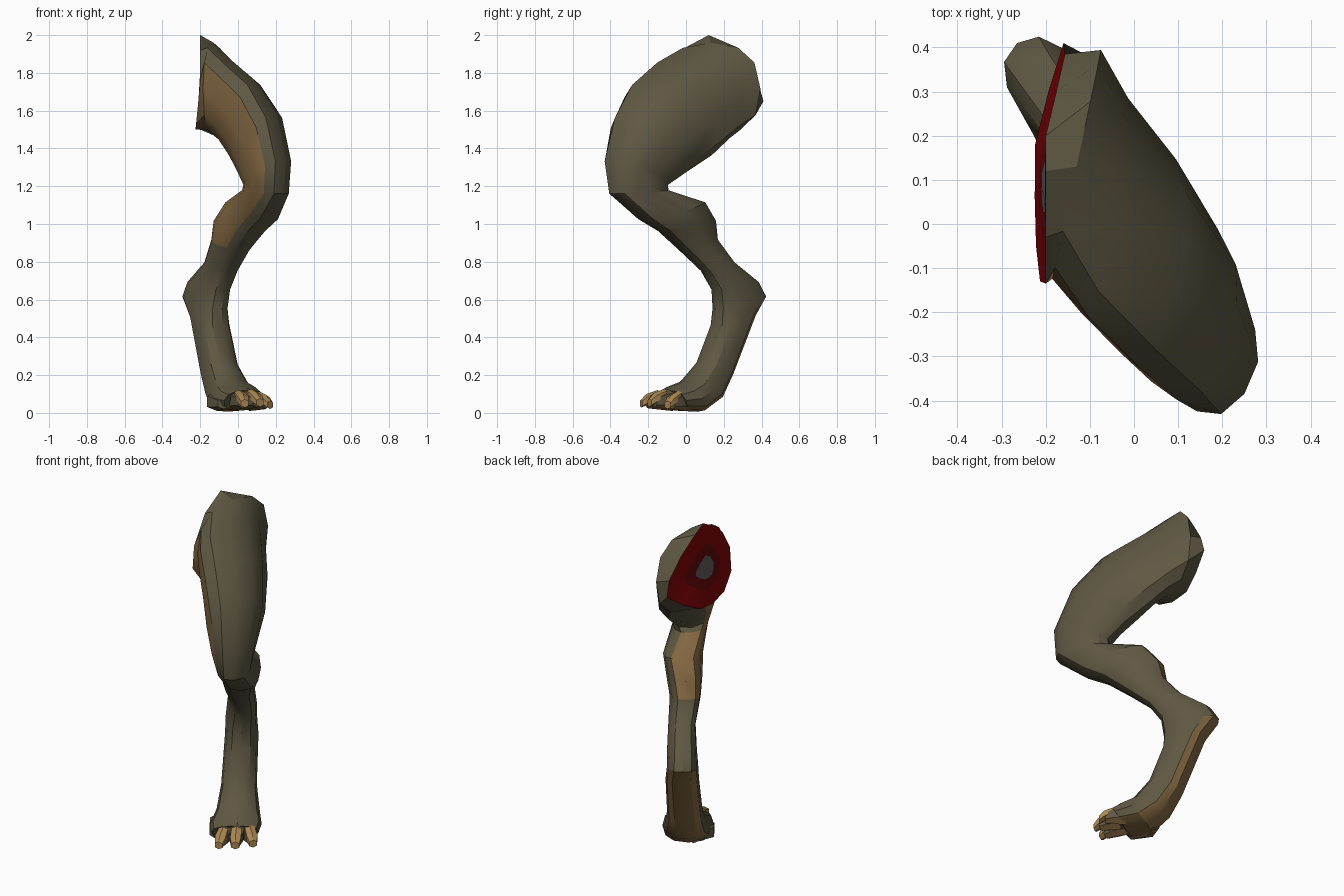
import bpy, bmesh, math
from mathutils import Vector as V

if "Cube" in bpy.data.objects:
    bpy.data.objects.remove(bpy.data.objects["Cube"])

def mat(name, rgb):
    m = bpy.data.materials.new(name)
    m.diffuse_color = (*rgb, 1)
    m.use_nodes = True
    m.node_tree.nodes["Principled BSDF"].inputs["Base Color"].default_value = m.diffuse_color
    return m

MATS = [mat("olive_hide", (.112, .096, .055)), mat("tan_hide", (.235, .142, .056)),
        mat("cut_flesh", (.21, .001, .002)), mat("dark_flesh", (.125, .002, .003)),
        mat("bone_grey", (.12, .115, .105)), mat("claw_tan", (.40, .24, .085))]
OLIVE, TAN, FLESH, DARK, BONE, CLAW = range(6)

def ring(front, back, side, n, p=.82):
    """Rounded cross-section through a front and a back point, with a half-width vector."""
    f, b, s = V(front), V(back), V(side)
    c, h = (f + b) / 2, (f - b) / 2
    r = lambda t: math.copysign(abs(t) ** p, t)
    return [c + h * r(math.cos(a)) + s * r(math.sin(a))
            for a in (2 * math.pi * k / n for k in range(n))]

def bridge(bm, a, b, rule):
    n = len(a)
    for k in range(n):
        f = bm.faces.new((a[k], a[(k + 1) % n], b[(k + 1) % n], b[k]))
        f.material_index = rule(k)

def finish(bm, name, angle=32):
    bmesh.ops.recalc_face_normals(bm, faces=bm.faces)
    me = bpy.data.meshes.new(name)
    bm.to_mesh(me)
    bm.free()
    ob = bpy.data.objects.new(name, me)
    bpy.context.collection.objects.link(ob)
    for m in MATS:
        me.materials.append(m)
    bpy.ops.object.select_all(action='DESELECT')
    ob.select_set(True)
    bpy.context.view_layer.objects.active = ob
    bpy.ops.object.shade_smooth_by_angle(angle=math.radians(angle))

# Outline of the hip cut as (y, z), from the top round the outer side
HIP = [(.12, 2.0), (.20, 1.96), (.30, 1.86), (.385, 1.74), (.41, 1.65), (.30, 1.57),
       (.18, 1.51), (.06, 1.50), (-.05, 1.53), (-.13, 1.62), (-.135, 1.76), (-.03, 1.92)]
N = len(HIP)

# Leg sections from thigh to foot: front point, back point, half-width
SECTIONS = [
    ((-.13, .13, 1.96), (-.13, .14, 1.47), .265),
    ((-.05, -.02, 1.88), (-.08, .10, 1.43), .25),
    ((.09, -.17, 1.76), (-.02, .02, 1.34), .23),
    ((.20, -.29, 1.58), (.03, -.08, 1.26), .188),
    ((.25, -.385, 1.34), (.06, -.14, 1.20), .128),   # knee
    ((.24, -.38, 1.16), (.05, -.12, 1.18), .10),
    ((.175, -.23, 1.02), (-.03, .08, 1.12), .11),    # calf
    ((.11, -.13, .96), (-.095, .14, 1.02), .10),
    ((.03, -.02, .86), (-.11, .15, .92), .085),
    ((-.03, .095, .75), (-.15, .24, .80), .075),
    ((-.07, .15, .65), (-.24, .37, .695), .082),     # heel
    ((-.085, .155, .55), (-.265, .41, .62), .086),
    ((-.085, .15, .46), (-.215, .35, .52), .092),
    ((-.05, .08, .27), (-.15, .225, .20), .098),     # foot
    ((-.005, .0, .17), (-.11, .165, .08), .118),
    ((.03, -.06, .145), (-.06, .06, .006), .142),
    ((.05, -.10, .12), (.015, -.05, .012), .13),
]

def hip_point(y, z):
    # The cut leans outward below and wraps forward on the outer side
    return V((-.2 + .24 * max(0, y - .2) - .1 * max(0, 1.75 - z), y, z))

def leg_ring(front, back, width):
    # The sideways direction twists as the thigh rises to the hip
    a = math.radians(min(78, max(36, 36 + 48 * (front[2] - .95))))
    return ring(front, back, V((math.cos(a), math.sin(a), 0)) * width, N)

def hide_colour(band):
    if band < 6:
        tan = (7, 8, 9)          # inner thigh
    elif band < 9:
        tan = (5, 6, 7, 8, 9)    # back of the calf
    elif band >= 12:
        tan = (4, 5, 6, 7)       # heel and sole
    else:
        tan = ()
    return lambda k: TAN if k in tan else OLIVE

bm = bmesh.new()
rings = [[hip_point(*p) for p in HIP]] + [leg_ring(*s) for s in SECTIONS]
loops = [[bm.verts.new(p) for p in r] for r in rings]
for i in range(len(loops) - 1):
    bridge(bm, loops[i], loops[i + 1], hide_colour(i))
bm.faces.new(loops[-1]).material_index = OLIVE

# Cut face at the hip: flesh, dark core and bone
core = V((-.203, .09, 1.72))
outer = loops[0]
for scale, m in ((.54, FLESH), (.28, DARK)):
    inner = [bm.verts.new(core + (v.co - core) * scale) for v in loops[0]]
    bridge(bm, outer, inner, lambda k, m=m: m)
    outer = inner
bm.faces.new(outer).material_index = BONE
finish(bm, "leg")

# Toes and claws: tapered tubes along a short path
def tube(name, path, sizes, m, n=6, sole=None):
    bm = bmesh.new()
    d = (V(path[-1]) - V(path[0])).normalized()
    side = d.cross(V((0, 0, 1))).normalized()
    prev = None
    for p, (w, h) in zip(path, sizes):
        pts = ring(V(p) + V((0, 0, h)), V(p) - V((0, 0, h)), side * w, n, .8)
        cur = [bm.verts.new(q) for q in pts]
        if prev:
            bridge(bm, prev, cur, lambda k: sole if sole is not None and k in (2, 3) else m)
        else:
            bm.faces.new(cur).material_index = m
        prev = cur
    bm.faces.new(prev).material_index = m
    finish(bm, name, 30)

TOES = {"inner": ((-.02, -.07, .07), (.025, -.205, .055)),
        "middle": ((.04, -.06, .075), (.10, -.165, .06)),
        "outer": ((.06, .0, .07), (.145, -.075, .05))}
for name, (a, b) in TOES.items():
    a, b = V(a), V(b)
    d = (b - a).normalized()
    mid = a.lerp(b, .55) + V((0, 0, .004))
    tube(name + "_toe", (a, mid, b), ((.045, .06), (.042, .048), (.028, .03)), OLIVE, sole=TAN)
    start = b - d * .06 + V((0, 0, .036))
    tube(name + "_claw", (start, b + d * .005 + V((0, 0, .016)), b + d * .034 - V((0, 0, .002))),
         ((.03, .024), (.034, .03), (.024, .022)), CLAW)

# Small clawless toe on the inner side
tube("side_toe", ((-.09, .06, .07), (-.11, -.03, .06), (-.075, -.12, .05)),
     ((.05, .06), (.06, .05), (.035, .03)), OLIVE, sole=TAN)
